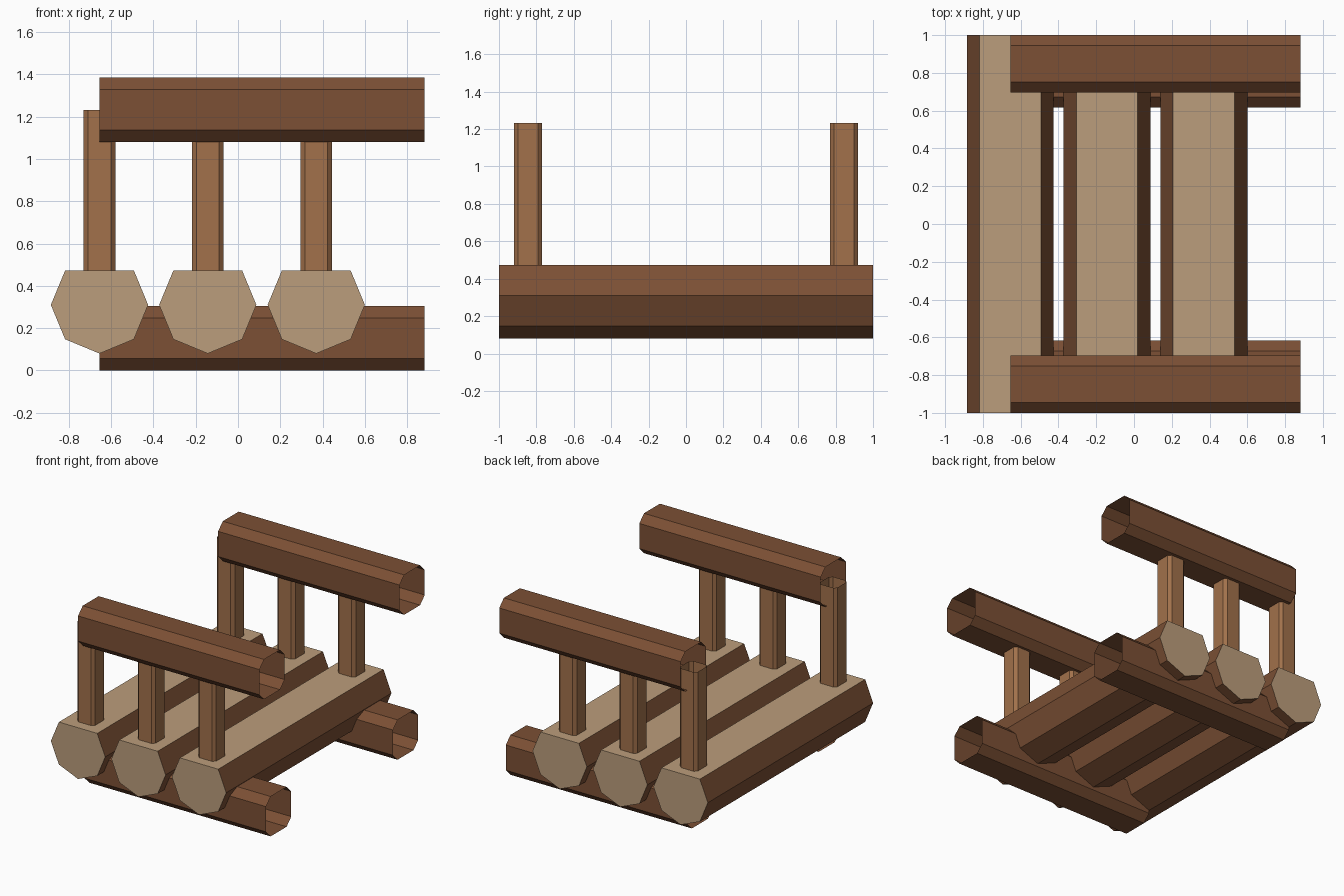
import bpy, bmesh
from math import cos, sin, pi
from mathutils import Vector

if "Cube" in bpy.data.objects:
    bpy.data.objects.remove(bpy.data.objects["Cube"])


def material(name, rgb):
    m = bpy.data.materials.new(name)
    m.diffuse_color = (*rgb, 1)
    m.use_nodes = True
    m.node_tree.nodes["Principled BSDF"].inputs["Base Color"].default_value = m.diffuse_color
    return m


bark = material("bark", (0.20, 0.08, 0.035))
cut_wood = material("cut_wood", (0.50, 0.34, 0.20))
post_wood = material("post_wood", (0.36, 0.165, 0.07))


def chamfered_square(h, c):
    i = h - c
    return [(h, -i), (h, i), (i, h), (-i, h), (-h, i), (-h, -i), (-i, -h), (i, -h)]


def extrude(name, profile, origin, u, v, length, mats, caps=False):
    """Extrude a counter-clockwise profile in axes u, v along u x v."""
    u, v, o = Vector(u), Vector(v), Vector(origin)
    step = u.cross(v) * length
    bm = bmesh.new()
    a = [bm.verts.new(o + u * p + v * q) for p, q in profile]
    b = [bm.verts.new(w.co + step) for w in a]
    n = len(a)
    for i in range(n):
        j = (i + 1) % n
        bm.faces.new((a[i], a[j], b[j], b[i]))
    if caps:
        for f in (bm.faces.new(a[::-1]), bm.faces.new(b)):
            f.material_index = 1
    bm.normal_update()
    if len(mats) > 1:
        for f in bm.faces:
            if f.normal.z > 0.99:
                f.material_index = 1
    me = bpy.data.meshes.new(name)
    bm.to_mesh(me)
    bm.free()
    for m in mats:
        me.materials.append(m)
    ob = bpy.data.objects.new(name, me)
    bpy.context.collection.objects.link(ob)
    return ob


X, Y, Z = (1, 0, 0), (0, 1, 0), (0, 0, 1)
LOG_X = (-0.655, -0.143, 0.37)
R = 0.23

# Deck logs: octagons with the top corner planed flat
log_profile = [(R * cos(k * pi / 4), R * sin(k * pi / 4)) for k in range(8) if k != 2]
for n, x in enumerate(LOG_X, 1):
    extrude(f"deck_log_{n}", log_profile, (x, 1, 0.31), X, Z, 2, (bark, cut_wood), True)

beam_profile = chamfered_square(0.1525, 0.056)
post_profile = chamfered_square(0.075, 0.021)
for side, s in (("front", -1), ("back", 1)):
    # Open-ended handrail and support beam
    extrude(f"{side}_handrail", beam_profile, (-0.655, s * 0.8475, 1.2325), Y, Z, 1.537, (bark,))
    extrude(f"{side}_support_beam", beam_profile, (-0.655, s * 0.768, 0.1525), Y, Z, 1.537, (bark,))
    # Open-ended posts
    for n, x in enumerate(LOG_X, 1):
        extrude(f"{side}_post_{n}", post_profile, (x, s * 0.845, 0.31), X, Y, 0.922, (post_wood,))
